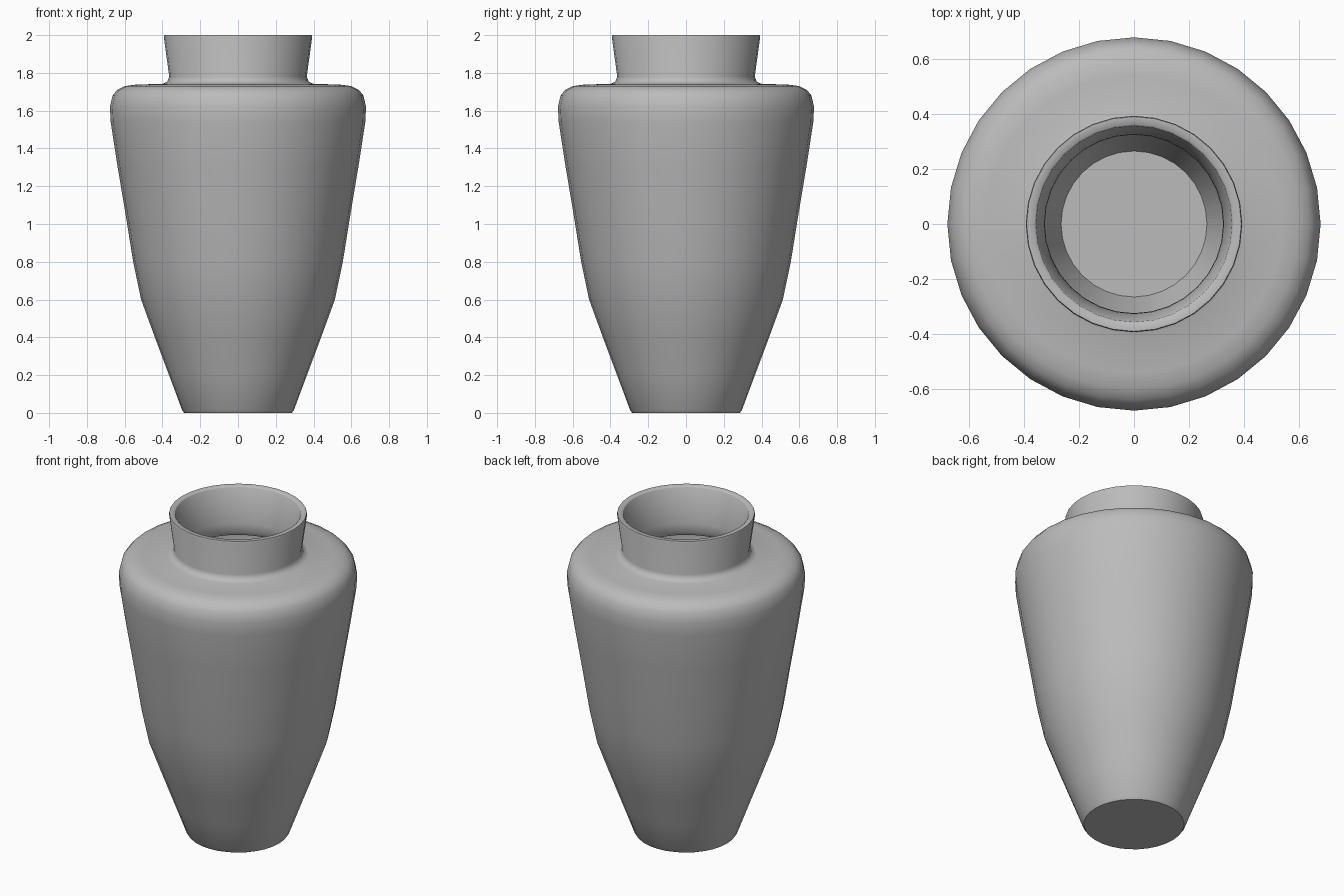
import bpy, bmesh
from math import pi, radians

cube = bpy.data.objects.get("Cube")
if cube:
    bpy.data.objects.remove(cube, do_unlink=True)

SEGMENTS = 32

clay = bpy.data.materials.new("grey_clay")
clay.use_nodes = True
grey = (0.5, 0.5, 0.5, 1)
clay.diffuse_color = grey
clay.node_tree.nodes["Principled BSDF"].inputs["Base Color"].default_value = grey


def lathe(name, profile, material):
    """Revolve a radius/height profile around the z axis."""
    bm = bmesh.new()
    verts = [bm.verts.new((r, 0, z)) for r, z in profile]
    edges = [bm.edges.new(pair) for pair in zip(verts, verts[1:])]
    bmesh.ops.spin(bm, geom=verts + edges, cent=(0, 0, 0), axis=(0, 0, 1),
                   angle=2 * pi, steps=SEGMENTS, use_duplicate=False)
    bmesh.ops.remove_doubles(bm, verts=bm.verts, dist=0.0005)
    bmesh.ops.recalc_face_normals(bm, faces=bm.faces)
    mesh = bpy.data.meshes.new(name)
    bm.to_mesh(mesh)
    bm.free()
    mesh.materials.append(material)
    obj = bpy.data.objects.new(name, mesh)
    bpy.context.collection.objects.link(obj)
    bpy.ops.object.select_all(action='DESELECT')
    obj.select_set(True)
    bpy.context.view_layer.objects.active = obj
    bpy.ops.object.shade_smooth_by_angle(angle=radians(50))
    return obj


# Foot and tapering belly
belly = [(0, 0), (0.285, 0), (0.296, 0.015), (0.365, 0.2), (0.44, 0.4),
         (0.513, 0.6), (0.555, 0.8), (0.595, 1.05), (0.637, 1.3), (0.674, 1.54)]
# Rounded shoulder and flared neck
shoulder = [(0.678, 1.62), (0.664, 1.68), (0.64, 1.71), (0.60, 1.73),
            (0.54, 1.738), (0.40, 1.742)]
neck = [(0.375, 1.752), (0.364, 1.78), (0.393, 1.992), (0.39, 2.0)]
# Inner wall, from the lip down to the floor
inside = [(0.362, 2.0), (0.356, 1.993), (0.326, 1.78), (0.324, 1.73),
          (0.34, 1.702), (0.54, 1.698), (0.61, 1.675), (0.637, 1.62),
          (0.634, 1.54), (0.555, 1.05), (0.515, 0.8), (0.474, 0.61),
          (0.402, 0.415), (0.265, 0.04), (0, 0.04)]

lathe("vase", belly + shoulder + neck + inside, clay)
